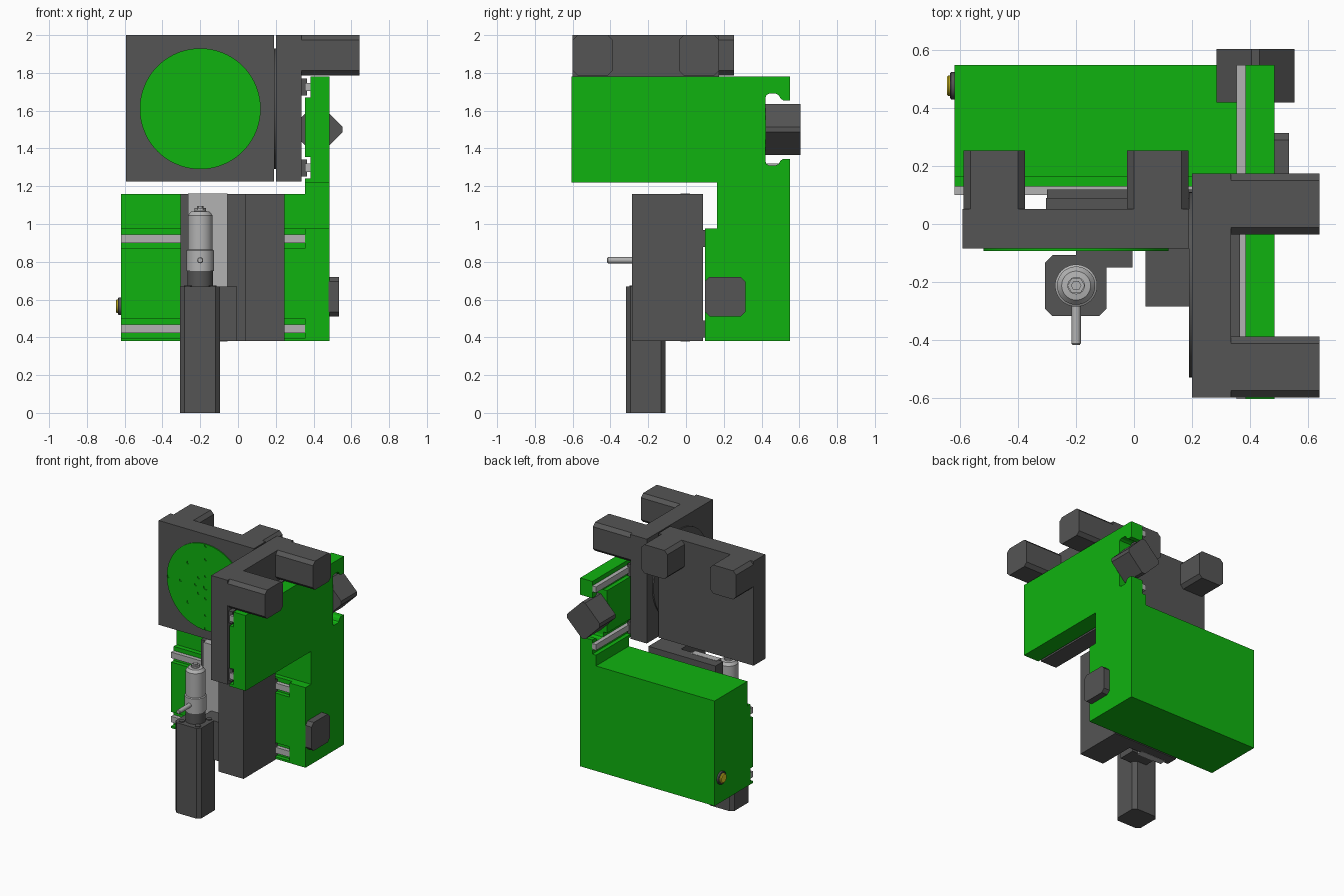
import bpy, bmesh
from math import pi, sin, cos
from mathutils import Matrix, Vector

if "Cube" in bpy.data.objects:
    bpy.data.objects.remove(bpy.data.objects["Cube"])


def material(name, rgb):
    m = bpy.data.materials.new(name)
    m.diffuse_color = (*rgb, 1)
    m.use_nodes = True
    m.node_tree.nodes["Principled BSDF"].inputs["Base Color"].default_value = m.diffuse_color
    return m


GREEN = material("green_paint", (0.005, 0.45, 0.005))
DARK = material("dark_grey", (0.09, 0.09, 0.09))
LIGHT = material("light_grey", (0.45, 0.45, 0.45))
YELLOW = material("yellow", (0.75, 0.6, 0.02))
AXES = {'x': Vector((1, 0, 0)), 'y': Vector((0, 1, 0)), 'z': Vector((0, 0, 1))}


def finish(bm, name, mat):
    bmesh.ops.recalc_face_normals(bm, faces=bm.faces)
    me = bpy.data.meshes.new(name)
    bm.to_mesh(me)
    bm.free()
    me.materials.append(mat)
    ob = bpy.data.objects.new(name, me)
    bpy.context.collection.objects.link(ob)
    return ob


def box(name, x, y, z, mat, chamfer=None, c=0.025, spin=0):
    """Box from ranges; optionally chamfer the edges that run along one axis."""
    size = Vector((x[1] - x[0], y[1] - y[0], z[1] - z[0]))
    mid = Vector((x[0] + x[1], y[0] + y[1], z[0] + z[1])) / 2
    bm = bmesh.new()
    bmesh.ops.create_cube(bm, size=1, matrix=Matrix.Diagonal((*size, 1)))
    if chamfer:
        ed = [e for e in bm.edges
              if abs((e.verts[0].co - e.verts[1].co).normalized().dot(AXES[chamfer])) > 0.9]
        bmesh.ops.bevel(bm, geom=ed, offset=c, segments=1, affect='EDGES')
    bm.transform(Matrix.Translation(mid) @ Matrix.Rotation(spin, 4, 'Y'))
    return finish(bm, name, mat)


def prism(name, yz, x0, x1, mat):
    """Side profile (y, z) extruded along x."""
    bm = bmesh.new()
    f = bm.faces.new([bm.verts.new((x0, y, z)) for y, z in yz])
    r = bmesh.ops.extrude_face_region(bm, geom=[f])
    bmesh.ops.translate(bm, vec=(x1 - x0, 0, 0),
                        verts=[v for v in r['geom'] if isinstance(v, bmesh.types.BMVert)])
    return finish(bm, name, mat)


def turned(name, profile, loc, axis, mat, n=48):
    """Lathe (radius, height) steps about an axis through loc."""
    bm = bmesh.new()
    rings = [[bm.verts.new((r * cos(2 * pi * i / n), r * sin(2 * pi * i / n), h))
              for i in range(n)] for r, h in profile]
    for a, b in zip(rings, rings[1:]):
        for i in range(n):
            j = (i + 1) % n
            bm.faces.new((a[i], a[j], b[j], b[i]))
    bm.faces.new(rings[0][::-1])
    bm.faces.new(rings[-1])
    bm.transform(Matrix.Translation(loc) @ AXES['z'].rotation_difference(axis).to_matrix().to_4x4())
    ob = finish(bm, name, mat)
    bpy.context.view_layer.objects.active = ob
    bpy.ops.object.select_all(action='DESELECT')
    ob.select_set(True)
    bpy.ops.object.shade_smooth_by_angle(angle=0.5)
    return ob


X, Y, Z = AXES['x'], AXES['y'], AXES['z']

# Lower bed with two guide grooves, plus its rails and bearings
prism("bed", [(.55, .38), (.55, 1.16), (.165, 1.16), (.165, .975), (.13, .975), (.13, .87),
              (.10, .87), (.10, .50), (.13, .50), (.13, .395), (.10, .395), (.10, .38)],
      -.62, .355, GREEN)
for i, z in enumerate((.445, .922)):
    box(f"bed_rail_{i}", (-.62, .355), (.10, .135), (z - .022, z + .022), LIGHT)
    box(f"bed_bearing_{i}", (-.30, .24), (.085, .12), (z - .045, z + .045), DARK)

# Side wall with motor notch and forward arm
notch = [(.55, 1.345), (.515, 1.345), (.50, 1.335), (.49, 1.317), (.475, 1.31), (.44, 1.31),
         (.425, 1.318), (.42, 1.335)]
notch += [(y, 3.0 - z) for y, z in reversed(notch)]
prism("side_wall", [(.10, .38), (.55, .38)] + notch +
      [(.55, 1.78), (-.605, 1.78), (-.605, 1.22), (.165, 1.22), (.165, .975), (.10, .975)],
      .385, .485, GREEN)
prism("side_wall_lower_lining", [(.10, .38), (.55, .38), (.55, 1.24), (-.605, 1.24),
      (-.605, 1.22), (.165, 1.22), (.165, .975), (.10, .975)], .355, .385, GREEN)
box("side_wall_pad", (.355, .385), (-.605, .42), (1.355, 1.67), GREEN)
for i, z in enumerate((1.297, 1.725)):
    box(f"arm_rail_{i}", (.355, .386), (-.605, .55), (z - .022, z + .022), LIGHT)
    box(f"arm_bearing_{i}", (.33, .366), (-.59, .165), (z - .045, z + .045), DARK)

# Drive motors and side knob
box("arm_drive_motor", (.315, .525), (.42, .605), (1.395, 1.605), DARK, 'y', .02, pi / 4)
box("bed_drive_motor", (.48, .535), (.10, .315), (.51, .72), DARK, 'x')
turned("knob_collar", [(.047, 0), (.047, .012), (.042, .016)], (-.62, .478, .565), -X, DARK)
turned("knob", [(.036, 0), (.036, .022), (.03, .027)], (-.62, .478, .565), -X, YELLOW)

# Vertical carriage with its guide plate
box("carriage_plate", (-.305, .04), (.0, .09), (.38, 1.16), DARK)
box("carriage_block", (.04, .245), (-.285, .09), (.38, 1.16), DARK)
box("carriage_guide", (-.265, -.055), (-.03, .02), (.378, 1.162), LIGHT)
box("spindle_bracket", (-.20, -.005), (-.15, -.02), (.38, .67), DARK)

# Spindle motor, stepped spindle and side pin
sx, sy = -.20, -.213
box("spindle_motor", (-.307, -.095), (-.318, -.108), (0, .67), DARK, 'z')
turned("spindle_base", [(.068, .66), (.068, .75)], (sx, sy, 0), Z, DARK)
turned("spindle", [(.073, .75), (.073, .86), (.066, .865), (.066, 1.045), (.05, 1.065),
                   (.03, 1.068), (.03, 1.075)], (sx, sy, 0), Z, LIGHT)
turned("spindle_nut", [(.03, 1.07), (.03, 1.085), (.018, 1.085), (.018, 1.095)],
       (sx, sy, 0), Z, LIGHT, 6)
turned("side_pin", [(.016, .05), (.016, .20), (.012, .205)], (sx, sy, .808), -Y, LIGHT, 24)
for i, (dx, dy) in enumerate(((-1, 1), (1, 1), (-1, -1), (1, -1))):
    turned(f"motor_screw_{i}", [(.02, .66), (.02, .675)],
           (sx + dx * .066, sy + dy * .066, 0), Z, DARK, 24)

# Front table plate and its rear arms
box("table_plate", (-.592, .19), (-.085, .052), (1.225, 2), DARK)
for i, x in enumerate((-.59, -.025)):
    box(f"table_arm_{i}", (x, x + .214), (.05, .254), (1.787, 2), DARK, 'y')

# Side table plate and its outer arms
box("side_plate", (.20, .335), (-.60, .175), (1.225, 2), DARK)
for i, y in enumerate((-.60, -.037)):
    box(f"side_arm_{i}", (.33, .642), (y, y + .212), (1.787, 2), DARK, 'x')
turned("side_disc", [(.32, 0), (.32, .012)], (.202, -.21, 1.61), -X, DARK, 96)

# Green face disc with rings of shallow holes
disc = turned("face_disc", [(.32, 0), (.32, .013)], (-.20, -.08, 1.61), -Y, GREEN, 96)
holes = [(0, 0, .018)]
for radius, count in ((.083, 8), (.207, 8), (.307, 4)):
    holes += [(radius * cos(2 * pi * k / count), radius * sin(2 * pi * k / count), .01)
              for k in range(count)]
bm = bmesh.new()
for dx, dz, r in holes:
    bmesh.ops.create_cone(bm, cap_ends=True, segments=20, radius1=r, radius2=r, depth=.02,
                          matrix=Matrix.Translation((-.20 + dx, -.0965, 1.61 + dz))
                          @ Matrix.Rotation(pi / 2, 4, 'X'))
cutter = finish(bm, "hole_cutter", GREEN)
cutter.hide_render = True
cutter.hide_set(True)
mod = disc.modifiers.new("holes", 'BOOLEAN')
mod.object = cutter
mod.operation = 'DIFFERENCE'
